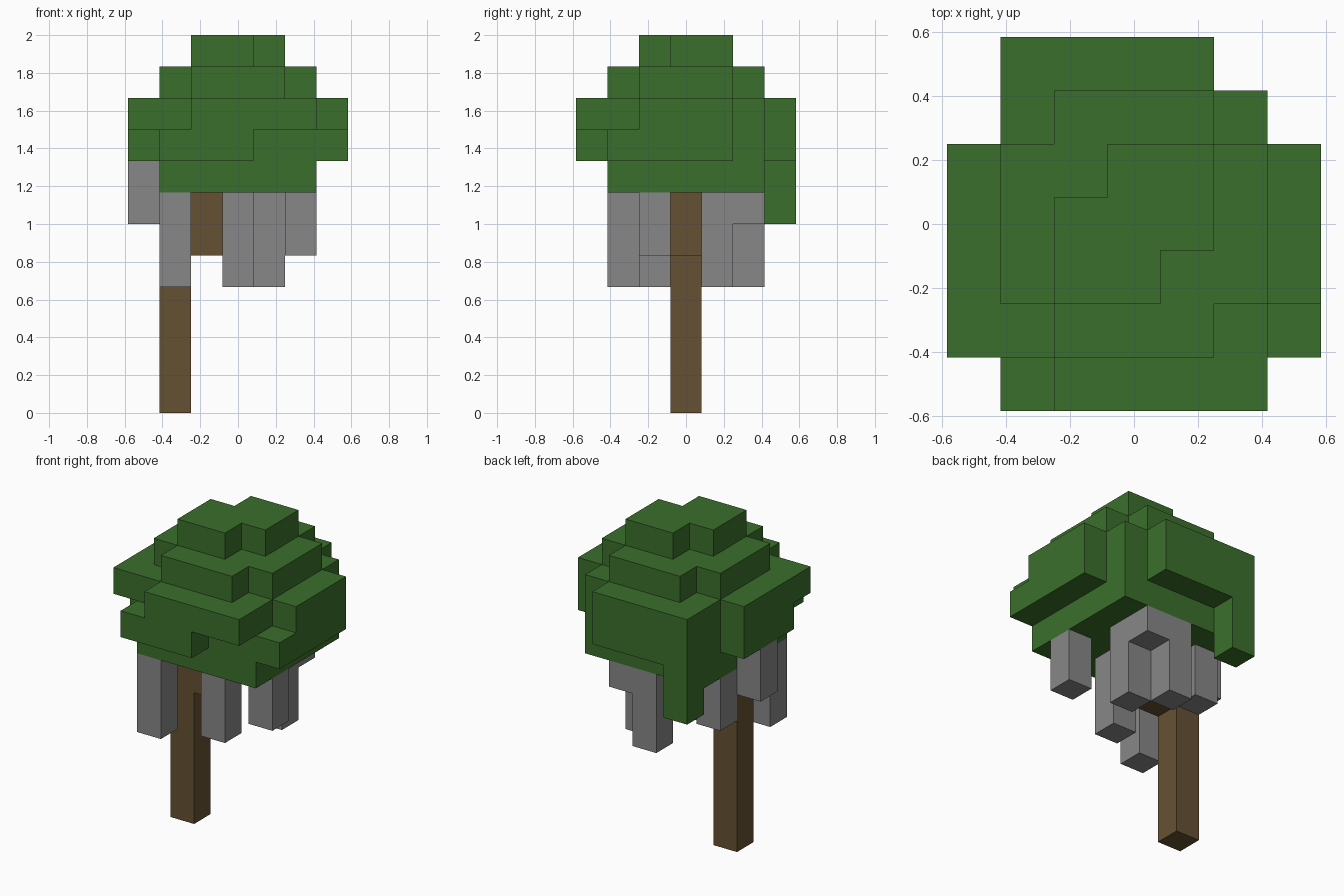
import bpy, bmesh
from mathutils import Vector

default = bpy.data.objects.get("Cube")
if default:
    bpy.data.objects.remove(default)

CELL = 2 / 12          # the tree is twelve blocks tall
HALF = 3.5             # and seven blocks wide and deep


def material(name, color):
    mat = bpy.data.materials.new(name)
    mat.use_nodes = True
    mat.diffuse_color = color
    bsdf = mat.node_tree.nodes["Principled BSDF"]
    bsdf.inputs["Base Color"].default_value = color
    bsdf.inputs["Roughness"].default_value = 0.9
    return mat


def layer(z, rows):
    """Blocks of one layer; each row, front to back, is (first, last) or None."""
    return {(x, y, z) for y, row in enumerate(rows) if row
            for x in range(row[0], row[1] + 1)}


def column(x, y, bottom, top):
    return {(x, y, z) for z in range(bottom, top)}


# Leafy crown, from the bottom layer up
wide, middle = (0, 6), (1, 5)
crown = layer(7, [None] + [middle] * 5)
crown |= layer(8, [(1, 3), (1, 6), wide, wide, wide, middle, (1, 4)])
crown |= layer(9, [(2, 5), (0, 5), wide, wide, wide, middle, (1, 4)])
crown |= layer(10, [None, (2, 4), middle, middle, middle, (2, 4)])
crown |= layer(11, [None, None, (2, 3), (2, 4), (3, 4)])
crown |= column(1, 6, 6, 8)          # leaves hanging at the back

# Trunk with a side step under the crown
trunk = column(1, 3, 0, 7) | column(2, 3, 5, 7)

# Hanging strands: x, y, bottom, top
strands = set()
for strand in [(1, 1, 4, 7), (3, 2, 4, 7), (5, 2, 5, 7), (0, 3, 6, 8),
               (1, 4, 5, 7), (4, 4, 4, 7), (3, 5, 4, 7), (4, 5, 6, 7)]:
    strands |= column(*strand)

solid = crown | trunk | strands


def build(name, cells, mat):
    """Skin the blocks with outer faces only, then merge coplanar ones."""
    bm = bmesh.new()
    for cell in sorted(cells):
        center = Vector(cell) + Vector((0.5, 0.5, 0.5))
        for axis in range(3):
            for sign in (-1, 1):
                n = Vector((0, 0, 0))
                n[axis] = sign
                if tuple(int(c) for c in Vector(cell) + n) in solid:
                    continue
                a = Vector((0, 0, 0))
                a[(axis + 1) % 3] = 0.5
                b = n.cross(a)
                corners = [center + n / 2 + p for p in (a + b, b - a, -a - b, a - b)]
                bm.faces.new([bm.verts.new((c - Vector((HALF, HALF, 0))) * CELL)
                              for c in corners])
    bmesh.ops.remove_doubles(bm, verts=bm.verts, dist=0.001)
    bmesh.ops.dissolve_limit(bm, angle_limit=0.01, verts=bm.verts, edges=bm.edges)
    mesh = bpy.data.meshes.new(name)
    bm.to_mesh(mesh)
    bm.free()
    mesh.materials.append(mat)
    obj = bpy.data.objects.new(name, mesh)
    bpy.context.collection.objects.link(obj)


build("leaf_crown", crown, material("leaf green", (0.044, 0.159, 0.025, 1)))
build("trunk", trunk, material("bark brown", (0.130, 0.083, 0.033, 1)))
build("hanging_strands", strands, material("strand grey", (0.242, 0.242, 0.242, 1)))
